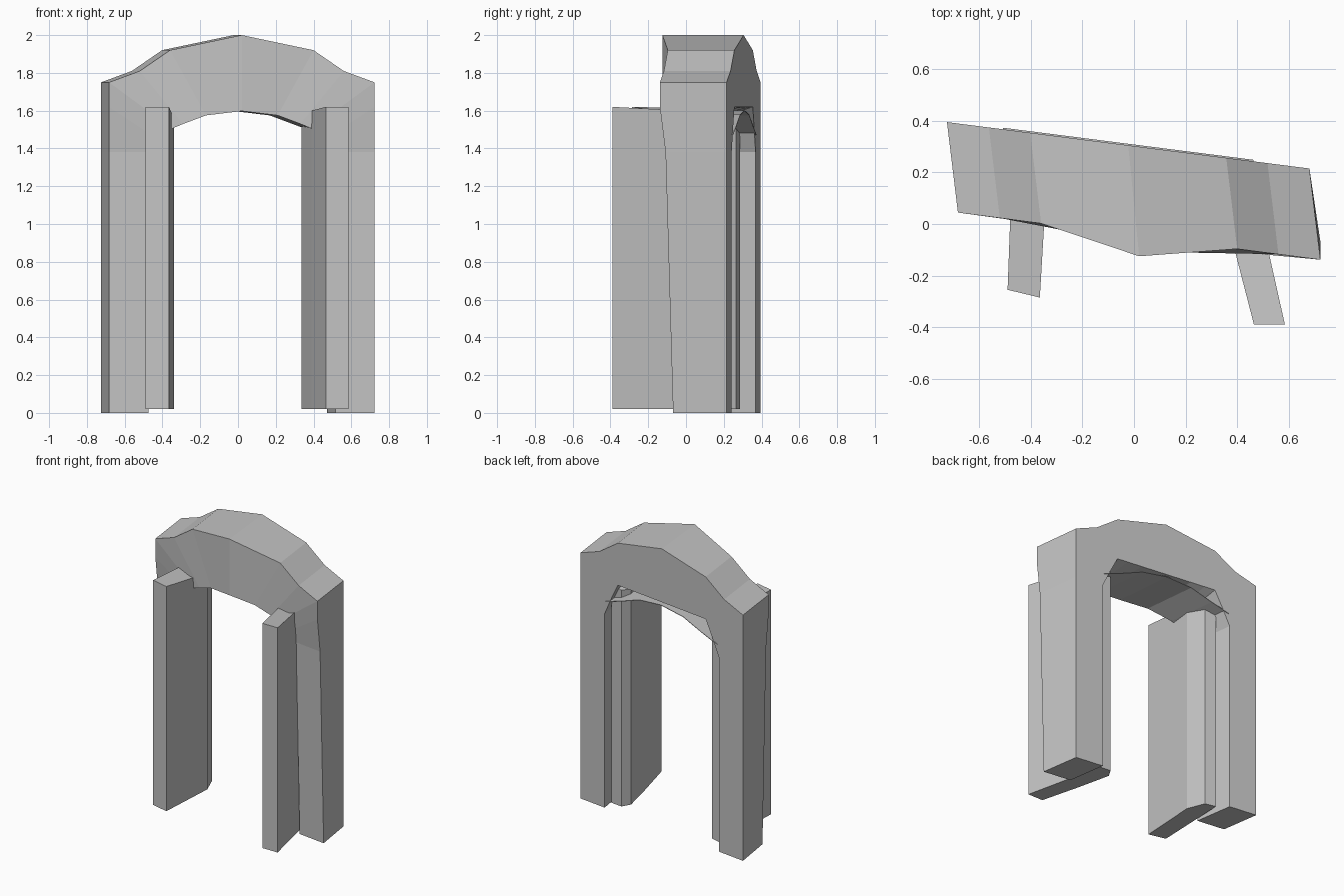
import bpy, bmesh

cube = bpy.data.objects.get("Cube")
if cube:
    bpy.data.objects.remove(cube, do_unlink=True)

# One flat stone grey
stone = bpy.data.materials.new("stone_grey")
stone.use_nodes = True
GREY = (0.55, 0.55, 0.55, 1)
stone.diffuse_color = GREY
stone.node_tree.nodes["Principled BSDF"].inputs["Base Color"].default_value = GREY


def skin(name, rings):
    """Join equal rings of points into a capped solid."""
    bm = bmesh.new()
    vs = [[bm.verts.new(p) for p in ring] for ring in rings]
    n = len(vs[0])
    for a, b in zip(vs, vs[1:]):
        for i in range(n):
            j = (i + 1) % n
            bm.faces.new((a[i], a[j], b[j], b[i]))
    bm.faces.new(vs[0])
    bm.faces.new(vs[-1])
    bmesh.ops.recalc_face_normals(bm, faces=bm.faces)
    mesh = bpy.data.meshes.new(name)
    bm.to_mesh(mesh)
    bm.free()
    mesh.materials.append(stone)
    ob = bpy.data.objects.new(name, mesh)
    bpy.context.collection.objects.link(ob)
    return ob


# The archway stands slightly turned: u runs along it
def back(u, z, shift=0.0):
    return (u - 0.0225, 0.305 - 0.128 * u + shift, z)


def front(u, z, shift=0.0):
    if z < 1.38:
        setback = 0.07 - 0.04 * z / 1.38
    else:
        setback = max(0.0, 0.03 * (1.62 - z) / 0.24) if abs(u) > 0.4 else 0.0
    bulge = 0.078 * max(0.0, 1 - abs(u) / 0.38)
    return (u + 0.02, -0.047 - 0.13 * u + setback - bulge + shift, z)


def mirrored(half):
    """Mirror stations (u, z pairs) that end on the centre line."""
    flip = [[(-u, z) for u, z in st] for st in half]
    return flip + half[-2::-1]


# Arch stations: outer, inner at the back, inner at the front
arch_half = [
    [(0.7025, 0.0), (0.495, 0.0), (0.495, 0.0)],
    [(0.7025, 1.38), (0.495, 1.38), (0.495, 1.38)],
    [(0.7025, 1.62), (0.44, 1.50), (0.46, 1.46)],
    [(0.7025, 1.75), (0.38, 1.62), (0.37, 1.505)],
    [(0.54, 1.81), (0.30, 1.62), (0.31, 1.53)],
    [(0.38, 1.92), (0.19, 1.62), (0.19, 1.575)],
    [(0.0, 2.0), (0.0, 1.62), (0.0, 1.60)],
]
skin("arch", [[front(*o), back(*o), back(*ib), front(*fi)]
              for o, ib, fi in mirrored(arch_half)])

# Thin curved lining under the arch
lining_half = [[(0.485, 1.47)], [(0.35, 1.515)], [(0.19, 1.575)], [(0.0, 1.598)]]
skin("arch_lining", [[front(u, z, 0.004), back(u, z, 0.006),
                      back(u, z + 0.004, 0.006), front(u, z + 0.004, 0.004)]
                     for (u, z), in mirrored(lining_half)])


# Open door leaves: footprint corners with their top heights
def door(name, corners):
    skin(name, [[(x, y, 0.02) for x, y, _ in corners], list(corners)])


door("right_door", [(-0.365, -0.285, 1.62), (-0.34, 0.14, 1.56), (-0.39, 0.265, 1.57),
                    (-0.47, 0.285, 1.60), (-0.49, -0.255, 1.62)])
door("left_door", [(0.465, -0.39, 1.62), (0.39, -0.10, 1.60), (0.335, 0.14, 1.555),
                   (0.37, 0.20, 1.56), (0.455, 0.19, 1.59), (0.585, -0.39, 1.62)])
